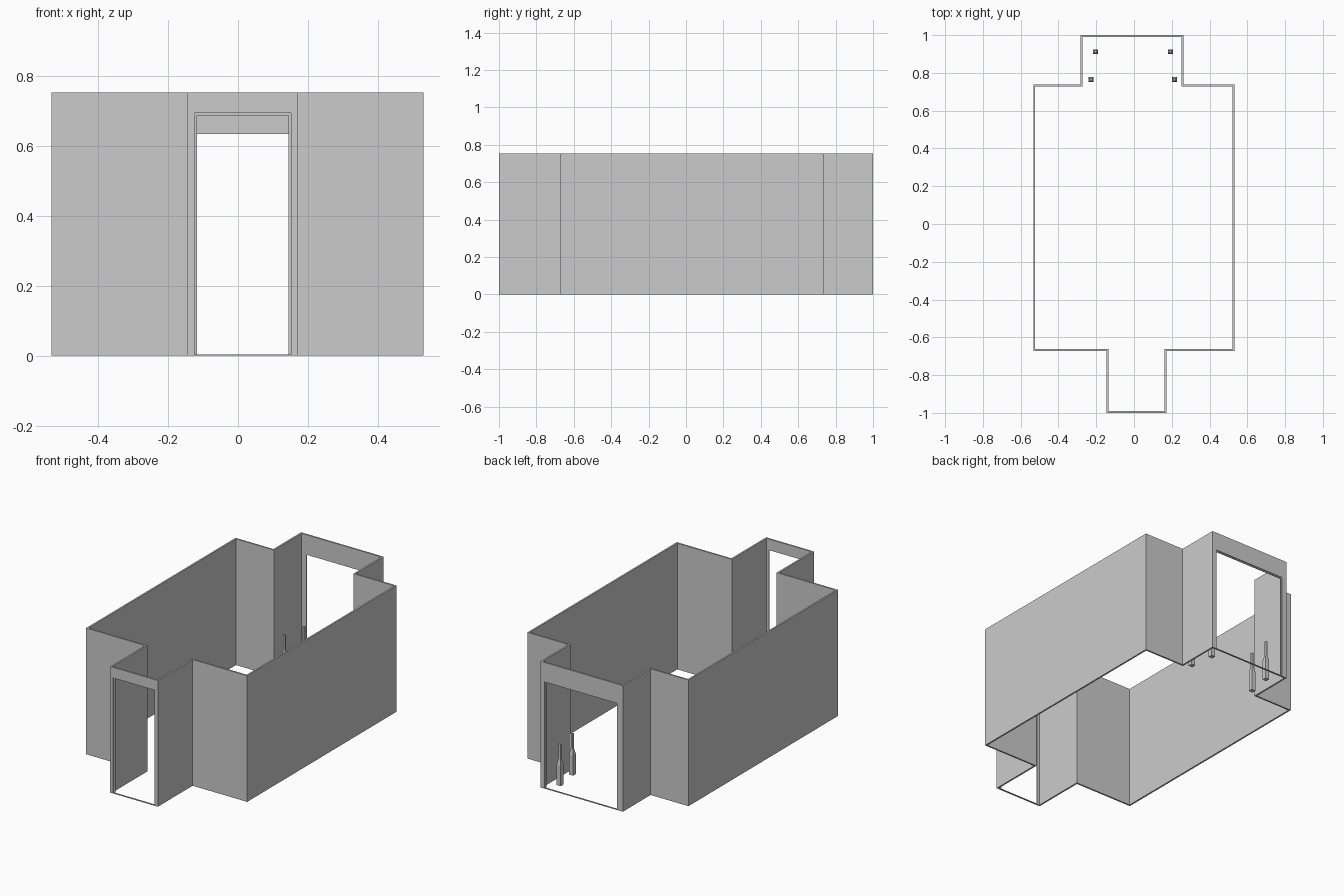
import bpy, bmesh
from mathutils import Vector

if "Cube" in bpy.data.objects:
    bpy.data.objects.remove(bpy.data.objects["Cube"])

HEIGHT, THICK = 0.753, 0.01


def new_object(name, bm):
    bmesh.ops.recalc_face_normals(bm, faces=bm.faces)
    mesh = bpy.data.meshes.new(name)
    bm.to_mesh(mesh)
    bm.free()
    obj = bpy.data.objects.new(name, mesh)
    bpy.context.collection.objects.link(obj)
    return obj


def inset(points, d):
    # mitred offset for a counter-clockwise right-angled outline
    out = []
    n = len(points)
    for i, p in enumerate(points):
        a = (p - points[i - 1]).normalized()
        b = (points[(i + 1) % n] - p).normalized()
        out.append(p + Vector((-a.y - b.y, a.x + b.x)) * d)
    return out


def box(name, x0, x1, y0, y1, z0, z1):
    bm = bmesh.new()
    bmesh.ops.create_cube(bm, size=1)
    for v in bm.verts:
        v.co = (x1 if v.co.x > 0 else x0, y1 if v.co.y > 0 else y0, z1 if v.co.z > 0 else z0)
    return new_object(name, bm)


# Room shell: hollow ring following the plan, with entry and rear alcoves
plan = [Vector(p) for p in (
    (-0.145, -1), (0.171, -1), (0.171, -0.672), (0.531, -0.672),
    (0.531, 0.738), (0.262, 0.738), (0.262, 1), (-0.283, 1),
    (-0.283, 0.738), (-0.533, 0.738), (-0.533, -0.672), (-0.145, -0.672))]
bm = bmesh.new()
rings = [[bm.verts.new((p.x, p.y, z)) for p in pts]
         for pts, z in ((plan, 0), (plan, HEIGHT),
                        (inset(plan, THICK), HEIGHT), (inset(plan, THICK), 0))]
for k in range(4):
    a, b = rings[k], rings[(k + 1) % 4]
    for i in range(len(plan)):
        j = (i + 1) % len(plan)
        bm.faces.new((a[i], a[j], b[j], b[i]))
walls = new_object("room_walls", bm)

# Doorways: through opening plus a slightly wider rebate on the outer face
SILL, STEP = 0.003, 0.007
for name, side, x0, x1, top in (("front", -1, -0.117, 0.144, 0.687),
                                ("back", 1, -0.241, 0.227, 0.634)):
    for part, grow, depth in (("opening", 0, 0.05), ("rebate", STEP, THICK / 2)):
        y0, y1 = sorted((side * 1.1, side * (1 - depth)))
        cutter = box(f"{name}_{part}_cutter", x0 - grow, x1 + grow, y0, y1, SILL, top + grow)
        cutter.hide_render = True
        cutter.hide_viewport = True
        mod = walls.modifiers.new(f"{name}_{part}", 'BOOLEAN')
        mod.operation = 'DIFFERENCE'
        mod.solver = 'EXACT'
        mod.object = cutter

# Short square posts with a tapered shoulder and thin upper stem
for n, (x, y) in enumerate(((-0.204, 0.912), (0.193, 0.912), (-0.227, 0.764), (0.215, 0.764))):
    bm = bmesh.new()
    rings = [[bm.verts.new((x + sx * r, y + sy * r, z))
              for sx, sy in ((-1, -1), (1, -1), (1, 1), (-1, 1))]
             for r, z in ((0.013, 0), (0.013, 0.122), (0.006, 0.157), (0.006, 0.245))]
    for a, b in zip(rings, rings[1:]):
        for i in range(4):
            j = (i + 1) % 4
            bm.faces.new((a[i], a[j], b[j], b[i]))
    bm.faces.new(rings[0])
    bm.faces.new(rings[-1])
    new_object(f"post_{n + 1}", bm)
